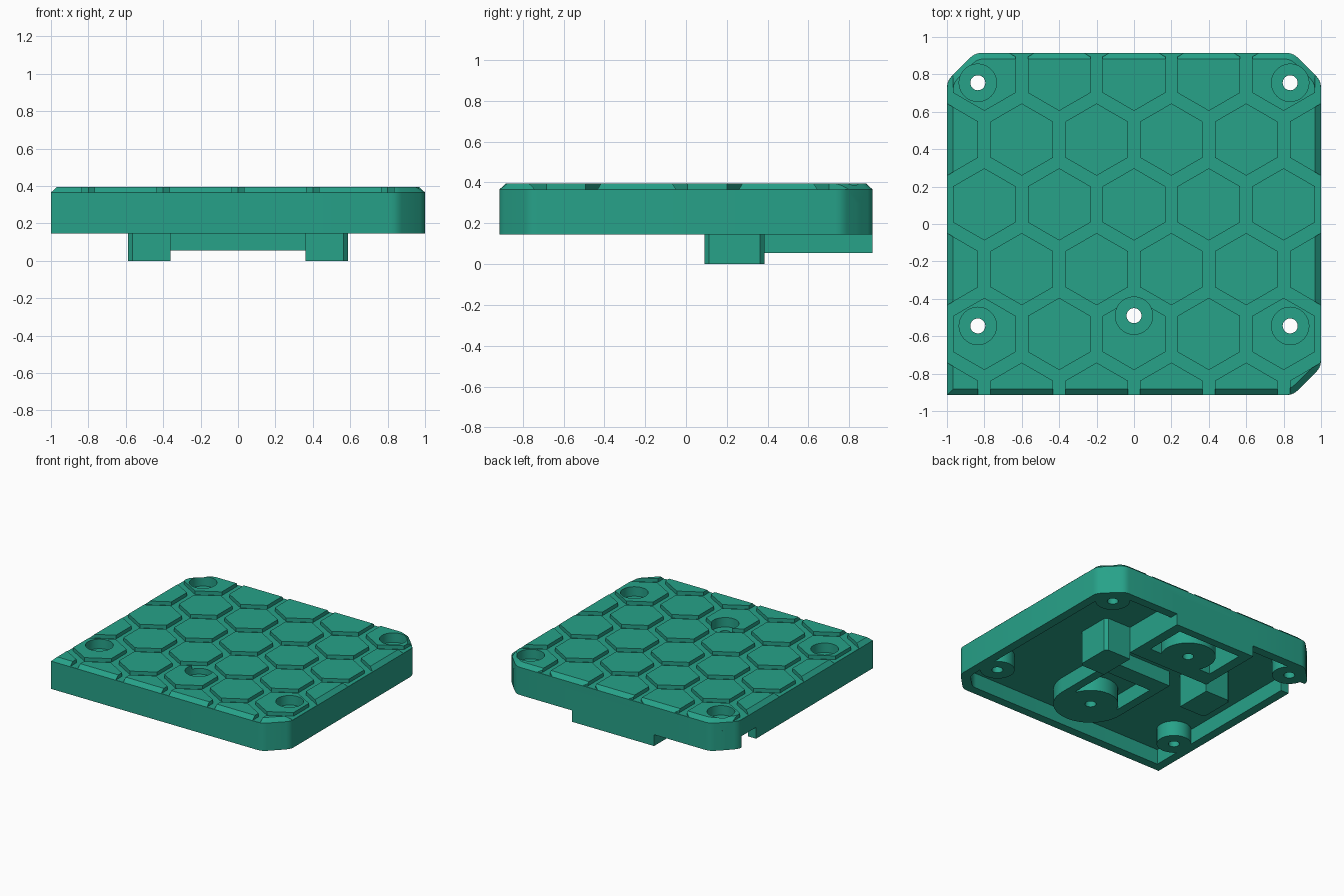
import bpy, bmesh, math
from mathutils import Vector

if "Cube" in bpy.data.objects:
    bpy.data.objects.remove(bpy.data.objects["Cube"])

HX, HY = 1.0, 0.915                      # half size of the plate
Z_RIM, Z_CEIL, Z_GROOVE, Z_TOP = 0.145, 0.265, 0.365, 0.395

teal = bpy.data.materials.new("teal_plastic")
teal.diffuse_color = (0.02, 0.36, 0.25, 1)
teal.use_nodes = True
teal.node_tree.nodes["Principled BSDF"].inputs["Base Color"].default_value = teal.diffuse_color


def loft(name, layers):
    """Solid through stacked outlines: [(points, z), ...] with equal point counts."""
    bm = bmesh.new()
    rings = [[bm.verts.new((x, y, z)) for x, y in pts] for pts, z in layers]
    n = len(rings[0])
    bm.faces.new(rings[0][::-1])
    bm.faces.new(rings[-1])
    for a, b in zip(rings, rings[1:]):
        for i in range(n):
            j = (i + 1) % n
            bm.faces.new((a[i], a[j], b[j], b[i]))
    bmesh.ops.recalc_face_normals(bm, faces=bm.faces)
    me = bpy.data.meshes.new(name)
    bm.to_mesh(me)
    bm.free()
    me.materials.append(teal)
    ob = bpy.data.objects.new(name, me)
    bpy.context.collection.objects.link(ob)
    return ob


def prism(name, pts, z0, z1):
    return loft(name, [(pts, z0), (pts, z1)])


def box(name, x0, x1, y0, y1, z0, z1):
    return prism(name, [(x0, y0), (x1, y0), (x1, y1), (x0, y1)], z0, z1)


def ngon(cx, cy, r, n, start=0.0, span=math.tau):
    steps = n if span == math.tau else n - 1
    return [(cx + r * math.cos(start + span * i / steps),
             cy + r * math.sin(start + span * i / steps)) for i in range(n)]


def cylinder(name, cx, cy, r, z0, z1):
    return prism(name, ngon(cx, cy, r, 40), z0, z1)


def combine(target, tool, op):
    mod = target.modifiers.new("cut", 'BOOLEAN')
    mod.operation, mod.object, mod.solver = op, tool, 'EXACT'
    bpy.context.view_layer.objects.active = target
    bpy.ops.object.modifier_apply(modifier=mod.name)
    bpy.data.objects.remove(tool, do_unlink=True)


def outline(t):
    """Plate outline inset by t: square front-left corner, three softened chamfers."""
    hx, hy, c, d = HX - t, HY - t, 0.15 - 0.586 * t, 0.035
    corners = [(-hx, -hy), (hx - c, -hy), (hx, -hy + c), (hx, hy - c),
               (hx - c, hy), (-hx + c, hy), (-hx, hy - c)]
    pts = [corners[0]]
    for i in range(1, 7):
        p = Vector(corners[i])
        a = p + (Vector(corners[i - 1]) - p).normalized() * d
        b = p + (Vector(corners[(i + 1) % 7]) - p).normalized() * d
        for k in range(4):
            u = k / 3
            pts.append(tuple(a * (1 - u) ** 2 + p * 2 * u * (1 - u) + b * u ** 2))
    return pts


# plate with a sloped top edge
plate = loft("mount_plate", [(outline(0), Z_RIM), (outline(0), Z_GROOVE),
                             (outline(0.032), Z_TOP)])

# honeycomb grooves in the top
grooves = box("groove_cutter", -1.5, 1.5, -1.5, 1.5, Z_GROOVE + 0.001, 0.5)
for row in range(-3, 3):
    y = 0.105 + 0.3464 * row
    shift = 0.2 if row % 2 else 0.0
    for col in range(-3, 3 if shift else 4):
        hexagon = prism("hex_pad", ngon(shift + 0.4 * col, y, 0.193, 6, math.pi / 6), 0.3, 0.6)
        combine(grooves, hexagon, 'DIFFERENCE')
combine(plate, grooves, 'DIFFERENCE')

# hollow underside and cable notch in the left wall
combine(plate, prism("cavity", outline(0.07), 0.05, Z_CEIL), 'DIFFERENCE')
combine(plate, box("cable_notch", -1.1, -0.9, 0.55, 0.73, 0.05, 0.235), 'DIFFERENCE')

# screw bosses at the corners
corner_holes = [(sx * 0.835, y) for sx in (-1, 1) for y in (-0.545, 0.755)]
for x, y in corner_holes:
    combine(plate, cylinder("corner_boss", x, y, 0.125, Z_RIM, 0.3), 'UNION')

# rounded pad around the central screw, with a pocket behind its boss
pad = prism("screw_pad", ngon(0, -0.49, 0.27, 25, math.pi, math.pi)
            + [(0.27, 0.08), (-0.27, 0.08)], Z_RIM, 0.3)
pocket = box("pad_pocket", -0.2, 0.2, -0.42, -0.06, 0.05, Z_CEIL)
combine(pocket, cylinder("pad_boss", 0, -0.49, 0.2, 0, 0.4), 'DIFFERENCE')
combine(pad, pocket, 'DIFFERENCE')
combine(plate, pad, 'UNION')

# rear housing below the back wall, with a pocket behind its boss
housing = box("rear_housing", -0.36, 0.36, 0.385, HY, 0.055, 0.3)
pocket = box("housing_pocket", -0.28, 0.28, 0.52, 0.85, 0, Z_CEIL)
combine(pocket, cylinder("housing_boss", 0, 0.61, 0.2, -0.1, 0.4), 'DIFFERENCE')
combine(housing, pocket, 'DIFFERENCE')
combine(plate, housing, 'UNION')

# pair of guide blocks with clipped outer corners
for s in (-1, 1):
    pts = [(0.36, 0.09), (0.565, 0.09), (0.587, 0.112), (0.587, 0.363), (0.565, 0.385), (0.36, 0.385)]
    combine(plate, prism("guide_block", [(s * x, y) for x, y in pts], 0, 0.3), 'UNION')

# screw holes and counterbores
for x, y in corner_holes + [(0, -0.49)]:
    combine(plate, cylinder("counterbore", x, y, 0.1, 0.32, 0.6), 'DIFFERENCE')
    combine(plate, cylinder("screw_hole", x, y, 0.04, -0.1, 0.6), 'DIFFERENCE')
combine(plate, cylinder("blind_hole", 0, 0.61, 0.04, -0.1, Z_CEIL), 'DIFFERENCE')

# smooth round surfaces, keep edges sharp
bpy.ops.object.select_all(action='DESELECT')
plate.select_set(True)
bpy.context.view_layer.objects.active = plate
bpy.ops.object.shade_smooth_by_angle(angle=math.radians(28))
